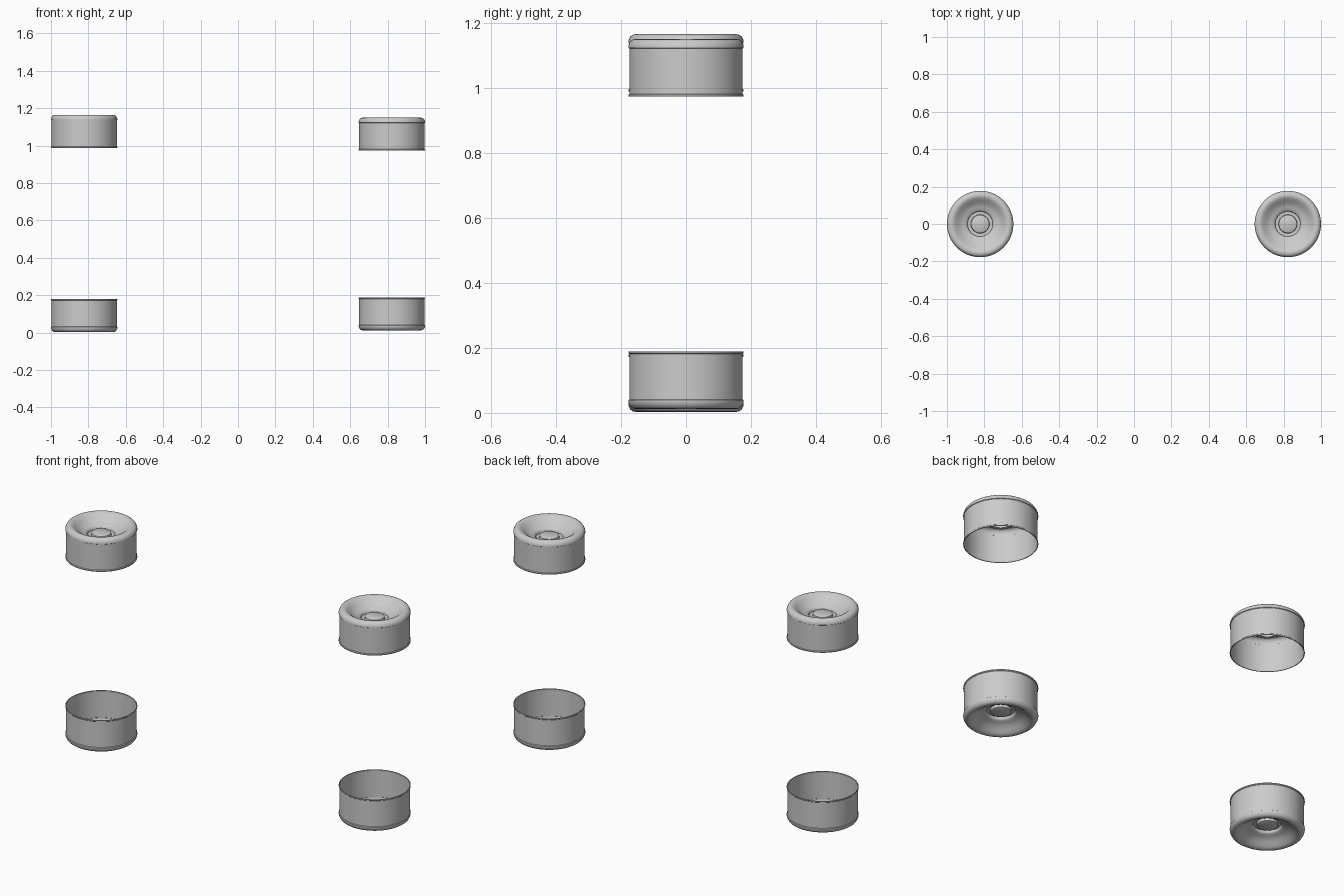
import bpy, bmesh, math

if "Cube" in bpy.data.objects:
    bpy.data.objects.remove(bpy.data.objects["Cube"])

SEGMENTS = 64
# Half cross-section of a cup: (radius, distance from the crown toward the open end)
PROFILE = [
    (0.1735, 0.172), (0.1735, 0.177), (0.1775, 0.177), (0.1775, 0.172),  # open rim lip
    (0.1745, 0.169), (0.1745, 0.029),                                  # side wall
    (0.1775, 0.027), (0.1775, 0.021),                                  # shoulder bead
    (0.175, 0.014), (0.171, 0.007), (0.164, 0.002), (0.154, 0.0),      # rounded shoulder
    (0.145, 0.002), (0.136, 0.007), (0.122, 0.019), (0.106, 0.031),    # concave dish
    (0.090, 0.039), (0.073, 0.043),
    (0.070, 0.046), (0.067, 0.057), (0.050, 0.058),                    # hub recess
    (0.048, 0.045), (0.045, 0.043), (0.0, 0.043),                      # hub boss
]


def make_cup(name, x, crown_z, direction):
    """Lathe one cup; direction is +1 when its crown faces up, -1 when down."""
    bm = bmesh.new()
    rings = []
    for r, d in PROFILE[:-1]:
        rings.append([bm.verts.new((r * math.cos(a), r * math.sin(a), -d * direction))
                      for a in (2 * math.pi * i / SEGMENTS for i in range(SEGMENTS))])
    for a, b in zip(rings, rings[1:]):
        for i in range(SEGMENTS):
            j = (i + 1) % SEGMENTS
            bm.faces.new((a[i], a[j], b[j], b[i]))
    # Flat hub face
    bm.faces.new(rings[-1])
    # Inner edge of the rim lip meets the wall
    for i in range(SEGMENTS):
        j = (i + 1) % SEGMENTS
        bm.faces.new((rings[0][j], rings[0][i], rings[4][i], rings[4][j]))
    bmesh.ops.recalc_face_normals(bm, faces=bm.faces)
    mesh = bpy.data.meshes.new(name)
    bm.to_mesh(mesh)
    bm.free()
    obj = bpy.data.objects.new(name, mesh)
    bpy.context.collection.objects.link(obj)
    obj.location = (x, 0, crown_z)
    bpy.ops.object.select_all(action='DESELECT')
    obj.select_set(True)
    bpy.context.view_layer.objects.active = obj
    bpy.ops.object.shade_smooth_by_angle(angle=math.radians(35))


# Two upper cups crown up, two lower cups crown down
make_cup("upper_left_cup", -0.8225, 1.165, 1)
make_cup("upper_right_cup", 0.8225, 1.150, 1)
make_cup("lower_left_cup", -0.8225, 0.003, -1)
make_cup("lower_right_cup", 0.8225, 0.012, -1)
